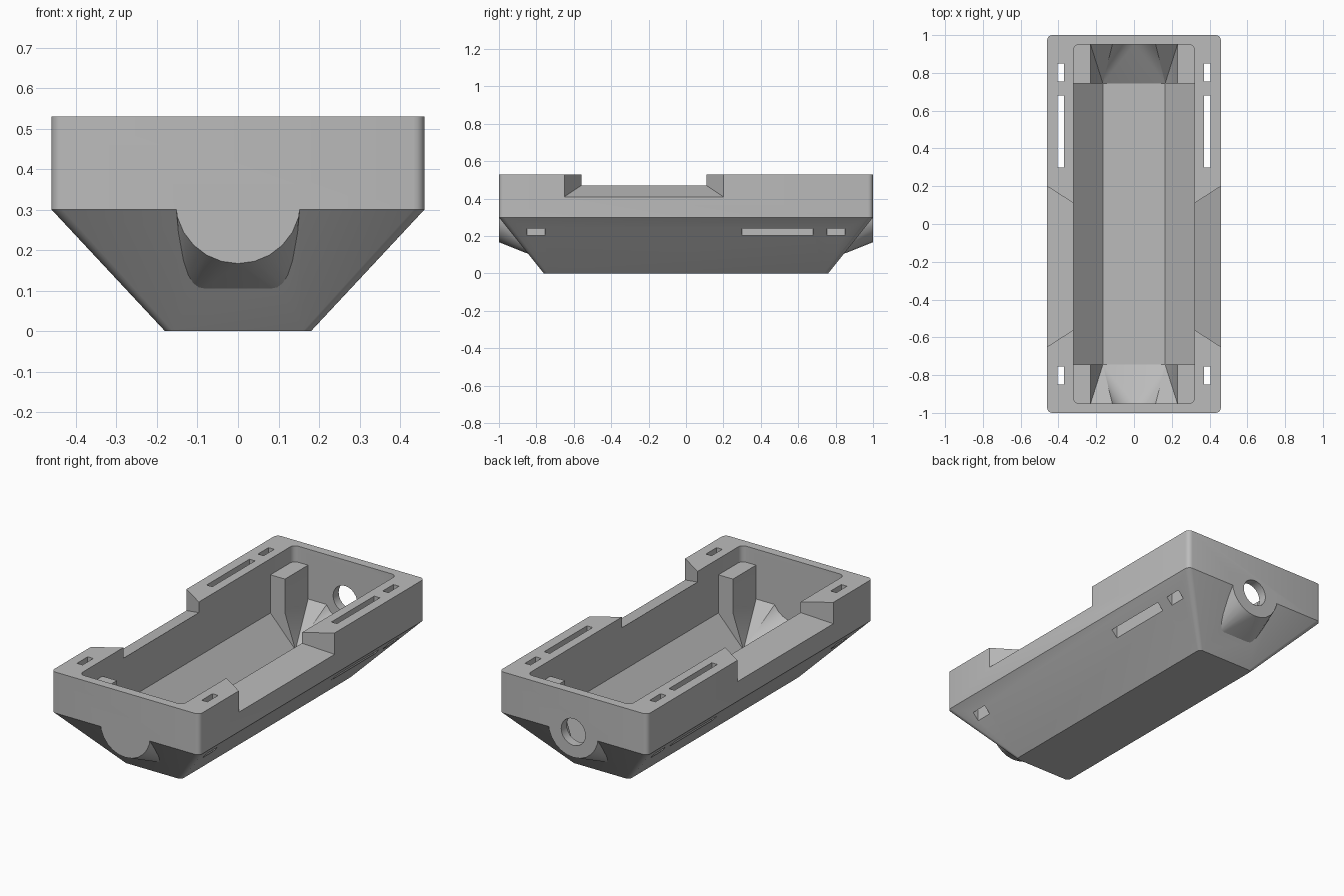
import bpy, bmesh, math

if "Cube" in bpy.data.objects:
    bpy.data.objects.remove(bpy.data.objects["Cube"], do_unlink=True)

grey = bpy.data.materials.new("plain grey")
grey.use_nodes = True
COLOR = (0.5, 0.5, 0.5, 1)
grey.diffuse_color = COLOR
grey.node_tree.nodes["Principled BSDF"].inputs["Base Color"].default_value = COLOR


def convex(name, points):
    """Closed convex solid around the given points."""
    bm = bmesh.new()
    verts = [bm.verts.new(p) for p in points]
    res = bmesh.ops.convex_hull(bm, input=verts)
    loose = {v for v in res["geom_interior"] + res["geom_unused"]
             if isinstance(v, bmesh.types.BMVert)}
    bmesh.ops.delete(bm, geom=list(loose), context="VERTS")
    bmesh.ops.dissolve_limit(bm, angle_limit=math.radians(0.5),
                             verts=bm.verts[:], edges=bm.edges[:])
    bmesh.ops.recalc_face_normals(bm, faces=bm.faces[:])
    mesh = bpy.data.meshes.new(name)
    bm.to_mesh(mesh)
    bm.free()
    mesh.materials.append(grey)
    ob = bpy.data.objects.new(name, mesh)
    bpy.context.collection.objects.link(ob)
    return ob


def rounded(hx, hy, z, r, steps=4):
    """Rounded rectangle outline at height z."""
    pts = []
    for k, (sx, sy) in enumerate([(1, 1), (-1, 1), (-1, -1), (1, -1)]):
        for i in range(steps + 1):
            a = math.pi / 2 * (k + i / steps)
            pts.append((sx * (hx - r) + r * math.cos(a),
                        sy * (hy - r) + r * math.sin(a), z))
    return pts


def box(name, x0, x1, y0, y1, z0, z1):
    return convex(name, [(x, y, z) for x in (x0, x1) for y in (y0, y1) for z in (z0, z1)])


def arc(r, y, zc, steps=12):
    """Lower half circle facing along y."""
    return [(r * math.cos(a), y, zc + r * math.sin(a))
            for a in (math.pi + math.pi * i / steps for i in range(steps + 1))]


def pair(x, y, z):
    return [(x, y, z), (-x, y, z)]


def combine(target, other, operation):
    mod = target.modifiers.new(operation, "BOOLEAN")
    mod.operation = operation
    mod.solver = "EXACT"
    mod.object = other
    other.hide_render = True
    bpy.context.view_layer.objects.active = target
    bpy.ops.object.modifier_apply(modifier=mod.name)
    bpy.data.objects.remove(other, do_unlink=True)


# Outer body: straight rim over a tapered base
body = convex("tray_body", rounded(0.18, 0.76, 0, 0.02) + rounded(0.46, 1, 0.3, 0.027)
              + rounded(0.46, 1, 0.53, 0.027))

# Round noses under both ends
for s in (-1, 1):
    nose = convex("nose", arc(0.155, s, 0.322) + pair(0.155, s, 0.36)
                  + pair(0.135, s * 0.745, 0.066) + pair(0.135, s * 0.745, 0.36))
    combine(body, nose, "UNION")

# Main channel with sloping sides
channel = convex("channel_cutter", [p for y in (-0.745, 0.745)
                 for p in pair(0.165, y, 0.06) + pair(0.32, y, 0.226) + pair(0.32, y, 0.6)])
combine(body, channel, "DIFFERENCE")

# Upper pocket over the corner blocks
combine(body, convex("pocket_cutter", rounded(0.32, 0.95, 0.44, 0.03)
                     + rounded(0.32, 0.95, 0.6, 0.03)), "DIFFERENCE")

for s in (-1, 1):
    # Gap between the corner blocks
    gap = pair(0.165, s * 0.745, 0.06) + pair(0.165, s * 0.7, 0.065)
    for y in (0.7, 0.745, 0.95):
        gap += pair(0.23, s * y, 0.25) + pair(0.23, s * y, 0.5)
    combine(body, convex("gap_cutter", gap), "DIFFERENCE")
    # Scoop rising from the floor to the round end
    scoop = arc(0.13, s * 0.95, 0.31) + pair(0.165, s * 0.745, 0.06)
    scoop += pair(0.16, s * 0.7, 0.065) + pair(0.16, s * 0.7, 0.31)
    combine(body, convex("scoop_cutter", scoop), "DIFFERENCE")

# Round port through the back wall
port = [(0.075 * math.cos(a), y, 0.31 + 0.075 * math.sin(a))
        for y in (0.9, 1.1) for a in (math.tau * i / 24 for i in range(24))]
combine(body, convex("port_cutter", port), "DIFFERENCE")

for s in (-1, 1):
    # Sloped cut-out in each side rim, flaring outwards
    notch = []
    for t in (-0.1, 1.2):
        x, z = s * (0.32 + 0.14 * t), 0.47 - 0.06 * t
        for y in (-0.56 - 0.09 * t, 0.11 + 0.09 * t):
            notch += [(x, y, z), (x, y, 0.7)]
    combine(body, convex("notch_cutter", notch), "DIFFERENCE")
    # Strap slots
    for y0, y1 in ((-0.85, -0.755), (0.3, 0.68), (0.755, 0.85)):
        slot = box("slot_cutter", s * 0.37, s * 0.405, y0, y1, -0.1, 0.7)
        combine(body, slot, "DIFFERENCE")

# Smooth curved areas, keep creases crisp
bpy.ops.object.select_all(action="DESELECT")
body.select_set(True)
bpy.context.view_layer.objects.active = body
bpy.ops.object.shade_smooth_by_angle(angle=math.radians(25))
